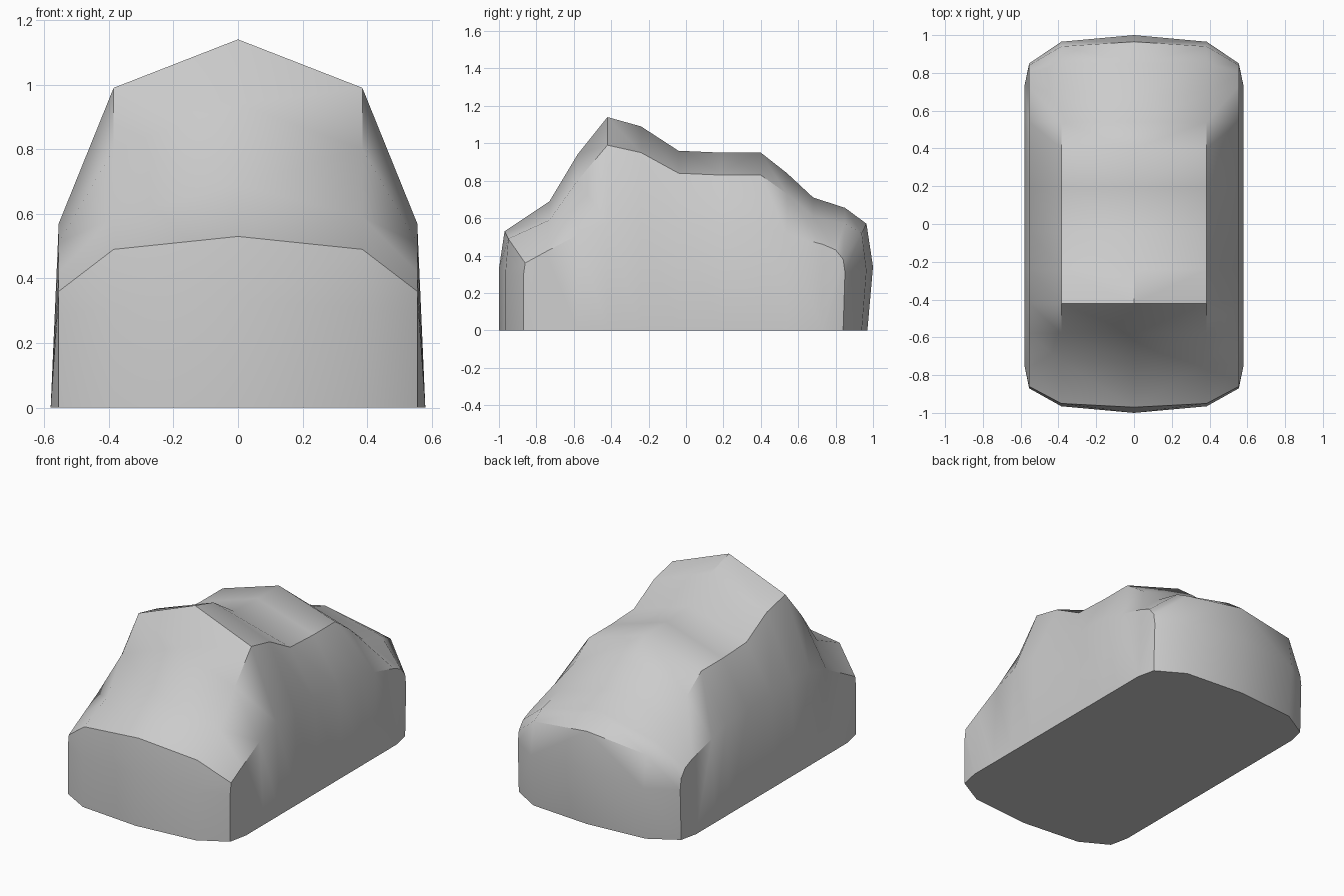
import bpy, bmesh, math

if "Cube" in bpy.data.objects:
    bpy.data.objects.remove(bpy.data.objects["Cube"])

# stations from front to rear: centre (y,z), roof edge (y,z), shoulder (y,z)
stations = [
    ((-1.00, 0.00), (-0.965, 0.00), (-0.87, 0.00)),
    ((-1.00, 0.33), (-0.965, 0.31), (-0.87, 0.29)),
    ((-0.97, 0.53), (-0.95, 0.49), (-0.86, 0.36)),
    ((-0.73, 0.69), (-0.73, 0.59), (-0.75, 0.42)),
    ((-0.58, 0.94), (-0.58, 0.80), (-0.58, 0.51)),
    ((-0.42, 1.14), (-0.42, 0.99), (-0.42, 0.57)),
    ((-0.24, 1.09), (-0.24, 0.95), (-0.24, 0.57)),
    ((-0.04, 0.96), (-0.04, 0.84), (-0.04, 0.56)),
    ((0.19, 0.95), (0.19, 0.83), (0.19, 0.56)),
    ((0.40, 0.95), (0.40, 0.83), (0.40, 0.55)),
    ((0.54, 0.84), (0.54, 0.73), (0.54, 0.51)),
    ((0.68, 0.71), (0.68, 0.61), (0.73, 0.46)),
    ((0.85, 0.655), (0.85, 0.57), (0.80, 0.43)),
    ((0.965, 0.57), (0.94, 0.52), (0.84, 0.38)),
    ((1.00, 0.34), (0.965, 0.32), (0.85, 0.31)),
    ((0.97, 0.00), (0.94, 0.00), (0.84, 0.00)),
]

bm = bmesh.new()
last = len(stations) - 1


def build_half(s):
    # upper skin
    rows = []
    for i, (c, e, h) in enumerate(stations):
        row = [bm.verts.new((s * x, y, z)) for x, (y, z) in zip((0, 0.385, 0.555), (c, e, h))]
        rows.append(row)
    for a, b in zip(rows, rows[1:]):
        for j in range(2):
            bm.faces.new((a[j], a[j + 1], b[j + 1], b[j]))
    # side wall down to the ground
    feet = {i: bm.verts.new((s * 0.58, stations[i][2][0], 0)) for i in range(3, 12)}
    for i in range(3, 11):
        bm.faces.new((rows[i][2], feet[i], feet[i + 1], rows[i + 1][2]))
    for i in range(3):
        bm.faces.new((rows[i][2], rows[i + 1][2], feet[3]) if i else (rows[0][2], feet[3], rows[1][2]))
    for i in range(11, last):
        bm.faces.new((rows[i][2], feet[11], rows[i + 1][2]))
    # floor
    bm.faces.new(rows[0] + list(feet.values()) + rows[last][::-1])


for side in (1, -1):
    build_half(side)
bmesh.ops.remove_doubles(bm, verts=bm.verts, dist=0.0005)
bmesh.ops.recalc_face_normals(bm, faces=bm.faces)

mesh = bpy.data.meshes.new("body")
bm.to_mesh(mesh)
bm.free()
body = bpy.data.objects.new("body", mesh)
bpy.context.collection.objects.link(body)
bpy.context.view_layer.objects.active = body
body.select_set(True)
bpy.ops.object.shade_smooth_by_angle(angle=math.radians(40))
